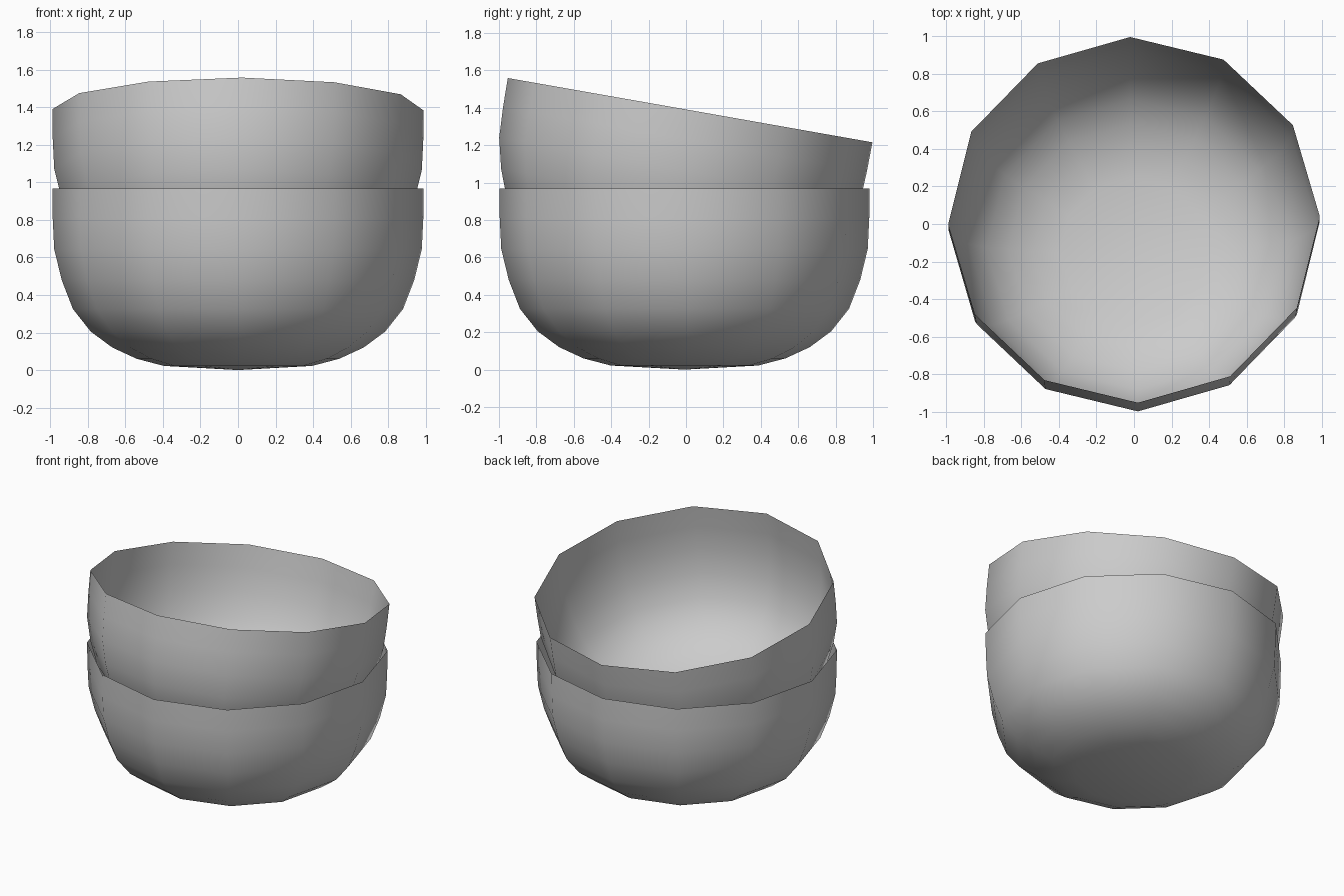
import bpy
import bmesh
import math

cube = bpy.data.objects.get("Cube")
if cube:
    bpy.data.objects.remove(cube, do_unlink=True)

# One plain grey for both bowls
GREY = (0.6, 0.6, 0.6, 1.0)
grey = bpy.data.materials.new("plain_grey")
grey.use_nodes = True
grey.diffuse_color = GREY
grey.node_tree.nodes["Principled BSDF"].inputs["Base Color"].default_value = GREY

SIDES = 12
HEIGHT = 0.967
TWIST = math.radians(1.2)
# Radius and height of each ring, from rim to foot
PROFILE = [(0.99, HEIGHT), (0.988, 0.81), (0.98, 0.645), (0.94, 0.48),
           (0.88, 0.325), (0.785, 0.205), (0.67, 0.12), (0.54, 0.06),
           (0.395, 0.022)]


def make_bowl(name, rim_centre, tilt):
    """Thin open bowl whose origin is the centre of its rim."""
    bm = bmesh.new()
    rings = []
    for radius, z in PROFILE:
        angles = [TWIST + math.tau * i / SIDES for i in range(SIDES)]
        rings.append([bm.verts.new((radius * math.cos(a), radius * math.sin(a), z - HEIGHT))
                      for a in angles])
    foot = bm.verts.new((0, 0, -HEIGHT))
    for i in range(SIDES):
        j = (i + 1) % SIDES
        for upper, lower in zip(rings, rings[1:]):
            bm.faces.new((upper[i], lower[i], lower[j], upper[j]))
        bm.faces.new((rings[-1][i], foot, rings[-1][j]))
    for face in bm.faces:
        face.smooth = True
    mesh = bpy.data.meshes.new(name)
    bm.to_mesh(mesh)
    bm.free()
    mesh.materials.append(grey)
    bowl = bpy.data.objects.new(name, mesh)
    bowl.location = rim_centre
    bowl.rotation_euler.x = tilt
    bpy.context.collection.objects.link(bowl)
    return bowl


# Upright bowl below, tilted bowl nested inside it
make_bowl("lower_bowl", (0, -0.008, HEIGHT), 0)
make_bowl("upper_bowl", (0, 0.022, 1.387), math.radians(-10))
